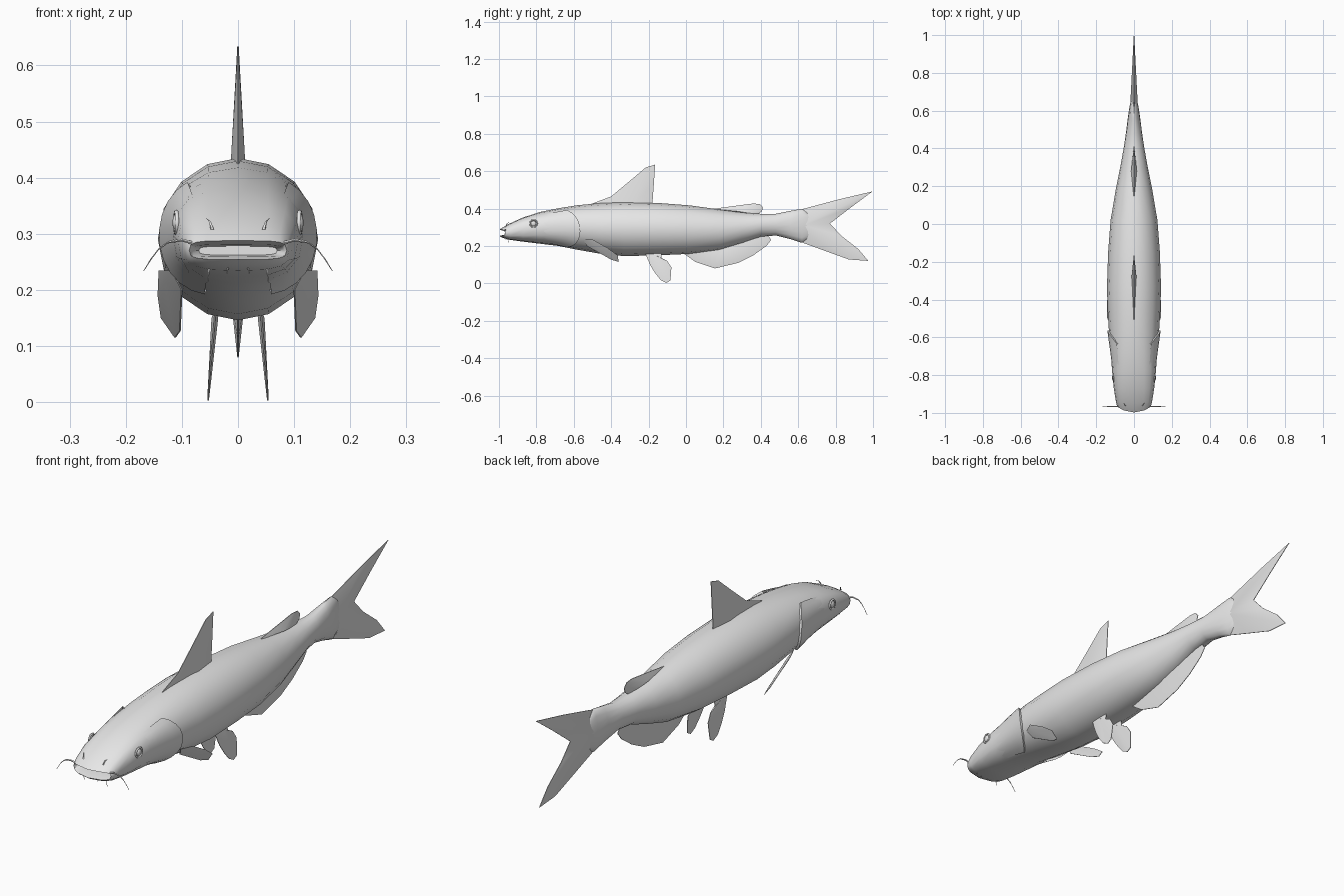
import bpy, bmesh, math

if "Cube" in bpy.data.objects:
    bpy.data.objects.remove(bpy.data.objects["Cube"])

grey = bpy.data.materials.new("plain grey")
grey.diffuse_color = (0.8, 0.8, 0.8, 1)
grey.use_nodes = True
grey.node_tree.nodes["Principled BSDF"].inputs["Base Color"].default_value = grey.diffuse_color


def make(name, verts, faces, angle=40):
    me = bpy.data.meshes.new(name)
    me.from_pydata(verts, [], faces)
    bm = bmesh.new()
    bm.from_mesh(me)
    bmesh.ops.recalc_face_normals(bm, faces=bm.faces)
    bm.to_mesh(me)
    bm.free()
    me.materials.append(grey)
    ob = bpy.data.objects.new(name, me)
    bpy.context.collection.objects.link(ob)
    bpy.ops.object.select_all(action='DESELECT')
    ob.select_set(True)
    bpy.context.view_layer.objects.active = ob
    bpy.ops.object.shade_smooth_by_angle(angle=math.radians(angle))
    return ob


# Body stations: y, half width, top z, bottom z, squareness, bow of the snout
STATIONS = [
    (-0.93, .070, .278, .262, 4, .0), (-0.975, .082, .281, .259, 4, .02),
    (-0.998, .087, .288, .254, 4, .03), (-0.985, .091, .296, .245, 3.5, .025),
    (-0.95, .096, .317, .234, 3, .012), (-0.87, .107, .353, .223, 2.8, 0),
    (-0.78, .116, .382, .212, 2.5, 0), (-0.68, .123, .402, .200, 2.3, 0),
    (-0.58, .132, .418, .180, 2.1, 0), (-0.45, .140, .430, .157, 2, 0),
    (-0.33, .143, .435, .146, 2, 0), (-0.15, .137, .430, .150, 2, 0),
    (0.02, .124, .417, .158, 2, 0), (0.18, .097, .395, .178, 2, 0),
    (0.30, .073, .380, .215, 2, 0), (0.40, .055, .372, .250, 2, 0),
    (0.48, .043, .372, .256, 2, 0), (0.56, .033, .388, .236, 2, 0),
    (0.62, .024, .399, .217, 2, 0), (0.66, .015, .375, .240, 2, 0),
    (0.69, .006, .335, .280, 2, 0)]
SEGS = 16


def section(st, a, grow=0.0):
    y, w, top, bot, n, bow = st
    c, s = math.cos(a), math.sin(a)
    cx = math.copysign(abs(c) ** (2 / n), c)
    sz = math.copysign(abs(s) ** (2 / n), s)
    return ((w + grow) * cx, y + bow * cx * cx,
            (top + bot) / 2 + ((top - bot) / 2 + grow) * sz)


def station_at(y):
    for p, q in zip(STATIONS[4:], STATIONS[5:]):
        if p[0] <= y <= q[0]:
            t = (y - p[0]) / (q[0] - p[0])
            return [u + (v - u) * t for u, v in zip(p, q)]


# Body with the mouth hollow folded in at the front
verts = [section(st, 2 * math.pi * k / SEGS) for st in STATIONS for k in range(SEGS)]
faces = [(i * SEGS + k, i * SEGS + (k + 1) % SEGS,
          (i + 1) * SEGS + (k + 1) % SEGS, (i + 1) * SEGS + k)
         for i in range(len(STATIONS) - 1) for k in range(SEGS)]
faces += [tuple(range(SEGS)), tuple(range(len(verts) - SEGS, len(verts)))]
make("body", verts, faces, 50)

# Gill covers: thin flaps that lift off the head towards their rear edge
for side, label in ((1, "right"), (-1, "left")):
    rows, cols = 5, 11
    verts = []
    for j in range(cols):
        f = 2 * j / (cols - 1) - 1
        a = math.radians(-8 + 58 * f)
        end = -0.565 - 0.07 * f * f
        for i in range(rows + 1):
            t = min(i, rows - 1) / (rows - 1)
            grow = -0.004 if i == rows else -0.002 + 0.010 * t
            x, y, z = section(station_at(-0.76 + (end + 0.76) * t), a, grow)
            verts.append((side * x, y, z))
    n = rows + 1
    faces = [(j * n + i, (j + 1) * n + i, (j + 1) * n + i + 1, j * n + i + 1)
             for j in range(cols - 1) for i in range(rows)]
    make("gill_cover_" + label, verts, faces)


def fin(name, outline, base, thick, place=lambda y, z: 0.0, side=1):
    """Blade thickest at its base point and thin along the outline (y, z)."""
    n = len(outline)
    edge = 0.0012
    verts = [(side * (place(y, z) + s * edge), y, z) for s in (1, -1) for y, z in outline]
    verts += [(side * (place(*base) + s * thick), *base) for s in (1, -1)]
    faces = []
    for k in range(n):
        m = (k + 1) % n
        faces += [(k, m, 2 * n), (n + m, n + k, 2 * n + 1), (m, k, n + k, n + m)]
    return make(name, verts, faces, 30)


# Fins on the centre line
fin("dorsal_fin", [(-.52, .42), (-.40, .465), (-.30, .548), (-.215, .62), (-.165, .635),
                   (-.172, .53), (-.18, .42)], (-.28, .425), .013)
fin("adipose_fin", [(.14, .398), (.25, .413), (.36, .427), (.395, .424), (.412, .405),
                    (.405, .385), (.38, .368)], (.28, .385), .015)
fin("anal_fin", [(-.02, .165), (.05, .115), (.155, .08), (.28, .11), (.36, .15), (.43, .20),
                 (.455, .232), (.44, .255), (.30, .24)], (.20, .195), .014)
fin("tail_fin", [(.58, .385), (.64, .402), (.82, .45), (.998, .492), (.88, .405), (.77, .32),
                 (.83, .255), (.92, .185), (.975, .12), (.87, .128), (.74, .175),
                 (.63, .215), (.58, .235)], (.63, .31), .02)

# Paired fins
for side, label in ((1, "right"), (-1, "left")):
    fin("pectoral_fin_" + label,
        [(-.55, .235), (-.53, .20), (-.40, .127), (-.36, .115), (-.365, .15), (-.42, .19),
         (-.50, .235)], (-.50, .215), .006,
        lambda y, z: .187 + .451 * y + .761 * z, side)
    fin("pelvic_fin_" + label,
        [(-.22, .165), (-.19, .095), (-.165, .055), (-.135, .018), (-.105, .003), (-.083, .015),
         (-.078, .085), (-.10, .12), (-.13, .135), (-.13, .165)], (-.165, .15), .006,
        lambda y, z: .053 - .09 * max(z - .02, 0), side)

# Eyes: shallow bead inside a raised rim
for side, label in ((1, "right"), (-1, "left")):
    pos = (side * .110, -.815, .32)
    bpy.ops.mesh.primitive_uv_sphere_add(segments=16, ring_count=8, radius=.014, location=pos)
    bead = bpy.context.object
    bead.name = "eye_" + label
    bead.scale = (.5, 1, 1)
    bpy.ops.mesh.primitive_torus_add(major_segments=16, minor_segments=6, major_radius=.019,
                                     minor_radius=.004, location=pos,
                                     rotation=(0, math.pi / 2, side * -.08))
    rim = bpy.context.object
    rim.name = "eye_rim_" + label
    for ob in (bead, rim):
        ob.data.materials.append(grey)
        ob.data.shade_smooth()


def barbel(name, pts, r):
    """Thin whisker, tapering to its tip."""
    n, sides = len(pts), 6
    verts, faces = [], []
    for i, p in enumerate(pts):
        q0, q1 = pts[max(i - 1, 0)], pts[min(i + 1, n - 1)]
        d = [b - a for a, b in zip(q0, q1)]
        flat = abs(d[0]) > abs(d[2])
        rad = r * (1 - .8 * i / (n - 1))
        for k in range(sides):
            a = 2 * math.pi * k / sides
            u, v = rad * math.cos(a), rad * math.sin(a)
            verts.append((p[0], p[1] + u, p[2] + v) if flat else (p[0] + u, p[1] + v, p[2]))
    for i in range(n - 1):
        for k in range(sides):
            m = (k + 1) % sides
            faces.append((i * sides + k, i * sides + m, (i + 1) * sides + m, (i + 1) * sides + k))
    faces.append(tuple(range((n - 1) * sides, n * sides)))
    make(name, verts, faces, 60)


# Whiskers at the mouth corners, chin and nostrils
for s, label in ((1, "right"), (-1, "left")):
    barbel("mouth_barbel_" + label,
           [(s * .082, -.965, .284), (s * .10, -.967, .289), (s * .125, -.967, .285),
            (s * .142, -.966, .272), (s * .155, -.965, .255), (s * .168, -.964, .234)], .0035)
    barbel("inner_chin_barbel_" + label,
           [(s * .018, -.955, .25), (s * .018, -.962, .238), (s * .020, -.962, .228)], .0025)
    barbel("outer_chin_barbel_" + label,
           [(s * .050, -.945, .248), (s * .052, -.95, .232), (s * .054, -.945, .212)], .0025)
    barbel("nostril_barbel_" + label,
           [(s * .046, -.962, .308), (s * .050, -.955, .322), (s * .057, -.945, .328)], .003)
